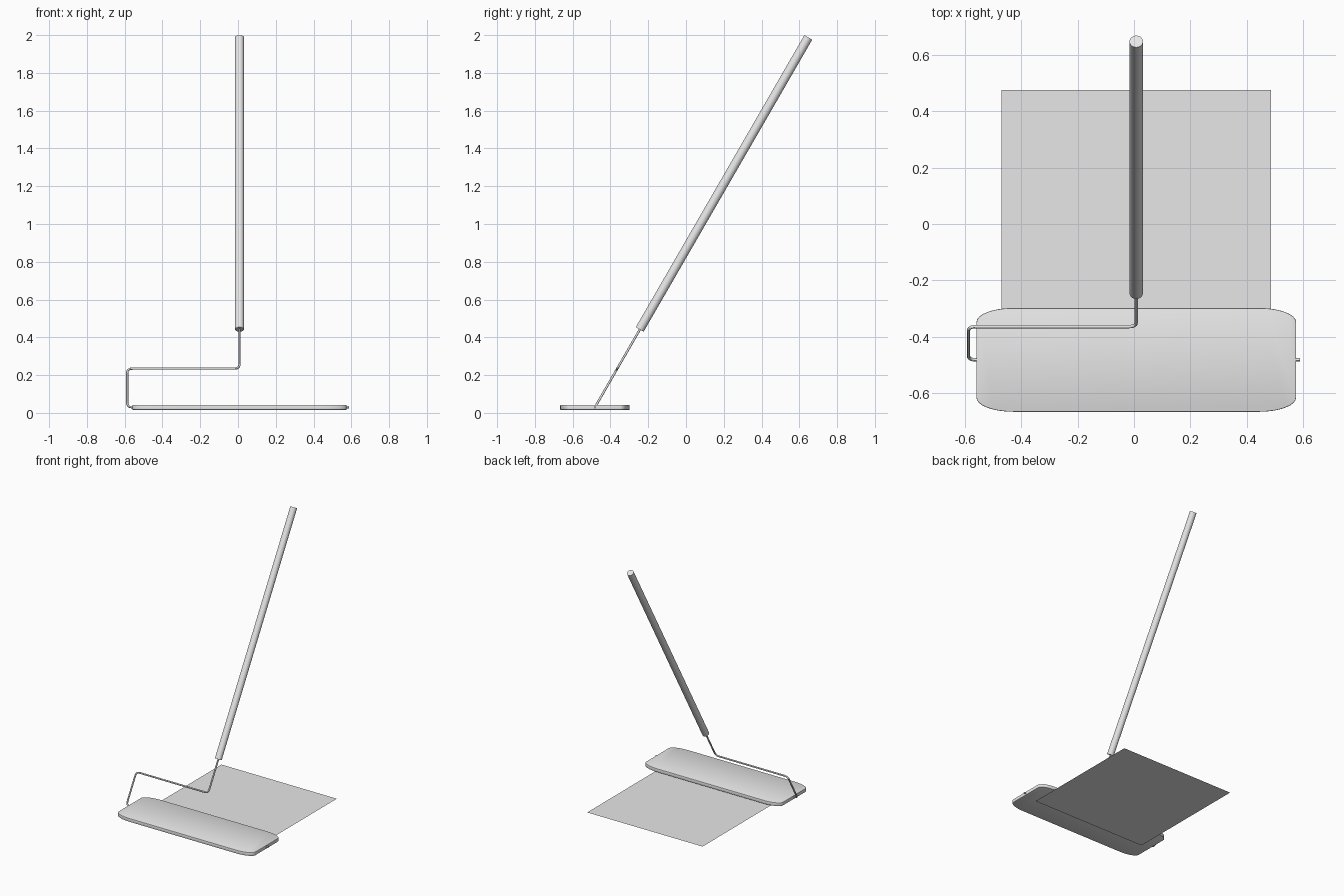
import bpy, bmesh
from math import cos, sin, pi
from mathutils import Vector

cube = bpy.data.objects.get("Cube")
if cube:
    bpy.data.objects.remove(cube, do_unlink=True)

grey = bpy.data.materials.new("plain grey")
grey.use_nodes = True
colour = (0.8, 0.8, 0.8, 1)
grey.diffuse_color = colour
grey.node_tree.nodes["Principled BSDF"].inputs["Base Color"].default_value = colour


def finish(name, bm, smooth=True):
    bmesh.ops.recalc_face_normals(bm, faces=bm.faces)
    mesh = bpy.data.meshes.new(name)
    bm.to_mesh(mesh)
    bm.free()
    mesh.materials.append(grey)
    obj = bpy.data.objects.new(name, mesh)
    bpy.context.collection.objects.link(obj)
    if smooth:
        bpy.ops.object.select_all(action='DESELECT')
        obj.select_set(True)
        bpy.context.view_layer.objects.active = obj
        bpy.ops.object.shade_smooth_by_angle(angle=pi / 6)
    return obj


def tube(name, points, radius, sides):
    """Sweep a circle along a path, with capped ends."""
    bm = bmesh.new()
    rings = []
    # Every path here lies in one leaning plane, so one side axis serves all rings
    side = Vector((0, -cos(pi / 6), sin(pi / 6)))
    for i, p in enumerate(points):
        ahead = points[min(i + 1, len(points) - 1)] - p
        behind = p - points[max(i - 1, 0)]
        along = (ahead.normalized() + behind.normalized()).normalized()
        across = along.cross(side)
        rings.append([bm.verts.new(p + radius * (cos(a) * side + sin(a) * across))
                      for a in (2 * pi * k / sides for k in range(sides))])
    for a, b in zip(rings, rings[1:]):
        for k in range(sides):
            n = (k + 1) % sides
            bm.faces.new((a[k], a[n], b[n], b[k]))
    bm.faces.new(rings[0])
    bm.faces.new(rings[-1])
    return finish(name, bm)


def rounded_path(corners, bend, steps=6):
    """Replace the inner corners of a path by smooth bends."""
    path = [corners[0]]
    for a, b, c in zip(corners, corners[1:], corners[2:]):
        start = b + (a - b).normalized() * bend
        end = b + (c - b).normalized() * bend
        for k in range(steps + 1):
            t = k / steps
            path.append(start * (1 - t) ** 2 + b * 2 * t * (1 - t) + end * t * t)
    return path + [corners[-1]]


# Flat pad with wide elliptical corners and softened rims
cx, cy, hx, hy = 0.008, -0.482, 0.567, 0.184
rx, ry, steps = 0.13, 0.05, 8
bm = bmesh.new()
outline = []
for quarter, (sx, sy) in enumerate(((1, 1), (-1, 1), (-1, -1), (1, -1))):
    for k in range(steps + 1):
        a = (quarter + k / steps) * pi / 2
        outline.append((cx + sx * (hx - rx) + rx * cos(a),
                        cy + sy * (hy - ry) + ry * sin(a), 0.016))
base = bm.faces.new([bm.verts.new(p) for p in outline])
top = bmesh.ops.extrude_face_region(bm, geom=[base], use_keep_orig=True)
bmesh.ops.translate(bm, vec=(0, 0, 0.026),
                    verts=[v for v in top["geom"] if isinstance(v, bmesh.types.BMVert)])
rims = [e for e in bm.edges if abs(e.verts[0].co.z - e.verts[1].co.z) < 0.001]
bmesh.ops.bevel(bm, geom=rims, offset=0.003, segments=2, affect='EDGES', profile=0.5)
finish("pad", bm)

# Thin square sheet on the floor, starting under the pad
bm = bmesh.new()
bm.faces.new([bm.verts.new((0.008 + 0.478 * x, -0.003 + 0.478 * y, 0))
              for x, y in ((-1, -1), (1, -1), (1, 1), (-1, 1))])
finish("floor_sheet", bm, smooth=False)

# Bent wire: axle through the pad, up, across, and up into the handle
lean = Vector((0, sin(pi / 6), cos(pi / 6)))
axle_end = Vector((0.588, -0.482, 0.03))
low = Vector((-0.587, -0.482, 0.03))
high = low + lean * 0.236
middle = Vector((0.008, high.y, high.z))
grip = middle + lean * 0.26
tube("wire_frame", rounded_path([axle_end, low, high, middle, grip], 0.028), 0.006, 12)

# Long round handle
foot = Vector((0.008, -0.245, 0.442))
tube("handle", [foot, foot + lean * 1.785], 0.024, 32)
